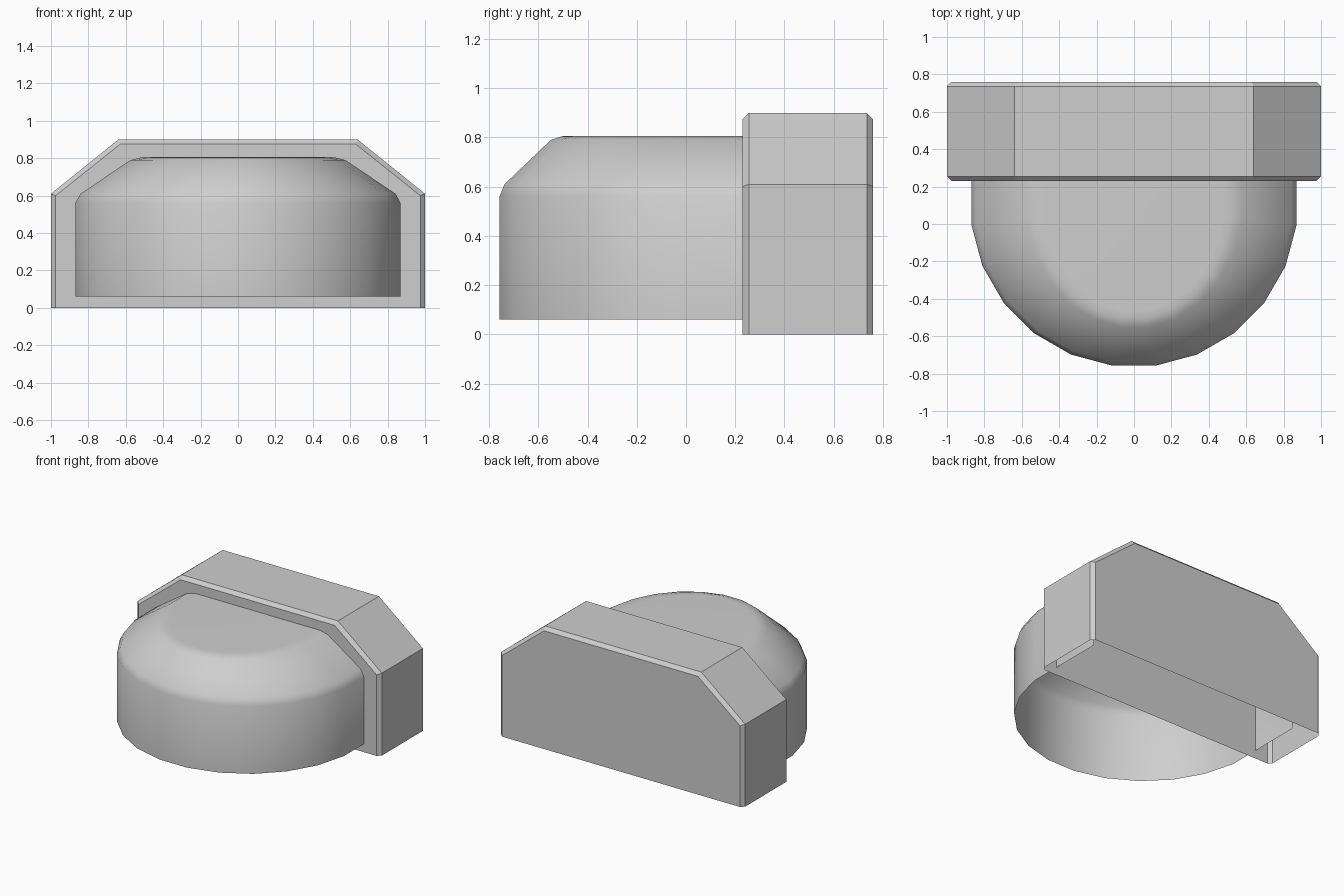
import bpy, bmesh
from math import sin, cos, radians

cube = bpy.data.objects.get("Cube")
if cube:
    bpy.data.objects.remove(cube, do_unlink=True)

grey = bpy.data.materials.new("light_grey")
grey.use_nodes = True
grey.diffuse_color = (0.62, 0.62, 0.62, 1)
grey.node_tree.nodes["Principled BSDF"].inputs["Base Color"].default_value = grey.diffuse_color


def loft(name, rings, caps, smooth):
    """Skin open rings of points, leaving the underside open."""
    bm = bmesh.new()
    rows = [[bm.verts.new(p) for p in ring] for ring in rings]
    for low, high in zip(rows, rows[1:]):
        for i in range(len(low) - 1):
            bm.faces.new((low[i], low[i + 1], high[i + 1], high[i]))
    for c in caps:
        bm.faces.new(rows[c])
    bmesh.ops.recalc_face_normals(bm, faces=bm.faces)
    for f in bm.faces:
        f.smooth = smooth
    mesh = bpy.data.meshes.new(name)
    bm.to_mesh(mesh)
    bm.free()
    mesh.materials.append(grey)
    obj = bpy.data.objects.new(name, mesh)
    bpy.context.collection.objects.link(obj)
    return obj


# Back housing: hollow eight-point arch, chamfered front and back, open below
def arch(y, side, shoulder, flat, top):
    half = [(side, 0), (side, shoulder), (flat, top)]
    return [(-x, y, z) for x, z in half] + [(x, y, z) for x, z in reversed(half)]


outer = (1, 0.61, 0.64, 0.9)
inner = (0.975, 0.6, 0.63, 0.875)
loft("back_housing",
     [arch(-0.0 + 0.23, *inner), arch(0.255, *outer),
      arch(0.735, *outer), arch(0.76, *inner)],
     caps=(0, -1), smooth=False)


# Front dome: round-nosed hollow shell whose sides run into the housing
def nose(z, rx, ry):
    arc = [radians(-82.5 + 15 * i) for i in range(12)]
    pts = [(rx * sin(a), 0.11 - ry * cos(a), z) for a in arc]
    first, last = pts[0], pts[-1]
    return [(first[0], 0.62, z)] + pts + [(last[0], 0.62, z)]


levels = [(0.06, 0.877, 0.875), (0.56, 0.877, 0.875), (0.61, 0.85, 0.855),
          (0.79, 0.58, 0.665), (0.805, 0.52, 0.62), (0.806, 0.48, 0.58)]
loft("front_dome", [nose(*lv) for lv in levels], caps=(-1,), smooth=True)
